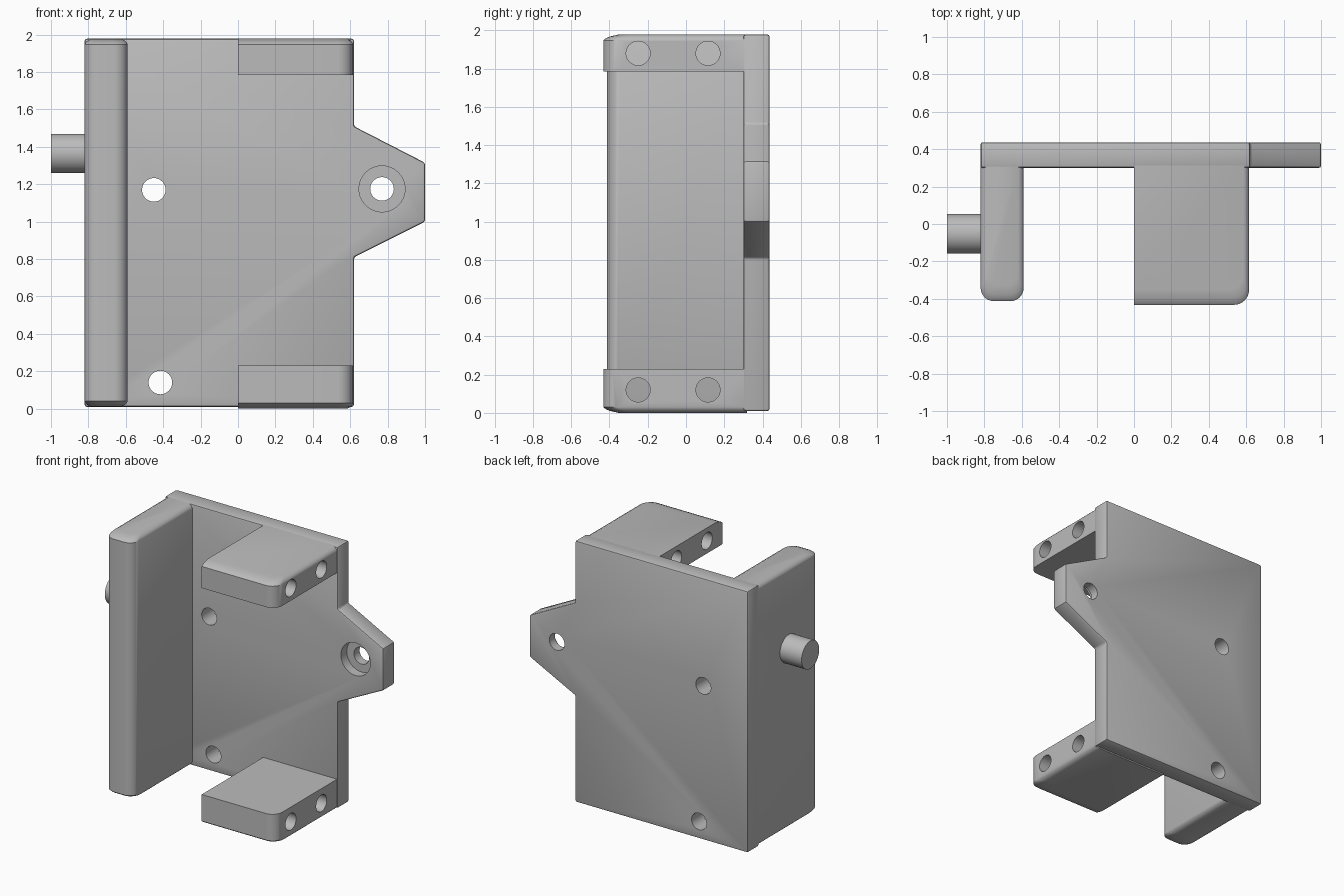
import bpy, bmesh
from math import sin, cos, pi
from mathutils import Matrix

cube = bpy.data.objects.get("Cube")
if cube:
    bpy.data.objects.remove(cube)

grey = bpy.data.materials.new("plain grey")
grey.use_nodes = True
colour = (0.5, 0.5, 0.5, 1)
grey.diffuse_color = colour
grey.node_tree.nodes["Principled BSDF"].inputs["Base Color"].default_value = colour


def add_object(name, bm):
    bmesh.ops.recalc_face_normals(bm, faces=bm.faces)
    mesh = bpy.data.meshes.new(name)
    bm.to_mesh(mesh)
    bm.free()
    mesh.materials.append(grey)
    ob = bpy.data.objects.new(name, mesh)
    bpy.context.collection.objects.link(ob)
    return ob


def loft(name, rings):
    """Skin a stack of matching outlines and cap both ends."""
    bm = bmesh.new()
    loops = [[bm.verts.new(p) for p in ring] for ring in rings]
    for a, b in zip(loops, loops[1:]):
        for i in range(len(a)):
            j = (i + 1) % len(a)
            bm.faces.new((a[i], a[j], b[j], b[i]))
    bm.faces.new(loops[0])
    bm.faces.new(loops[-1])
    return add_object(name, bm)


def cylinder(name, centre, radius, length, axis):
    bm = bmesh.new()
    bmesh.ops.create_cone(bm, cap_ends=True, segments=40, radius1=radius,
                          radius2=radius, depth=length)
    turn = Matrix.Rotation(pi / 2, 4, "Y" if axis == "x" else "X")
    bmesh.ops.transform(bm, verts=bm.verts, matrix=Matrix.Translation(centre) @ turn)
    return add_object(name, bm)


def bake(ob, cutters=()):
    """Apply modifiers and cuts, then drop the cutters."""
    for c in cutters:
        mod = ob.modifiers.new("cut", "BOOLEAN")
        mod.object, mod.operation, mod.solver = c, "DIFFERENCE", "EXACT"
    bpy.context.view_layer.update()
    graph = bpy.context.evaluated_depsgraph_get()
    mesh = bpy.data.meshes.new_from_object(ob.evaluated_get(graph))
    ob.modifiers.clear()
    ob.data = mesh
    for c in cutters:
        bpy.data.objects.remove(c)


def outline(x0, x1, z, left_round, right_round, front, back=0.32, steps=8):
    """Plan outline at height z with rounded front corners."""
    pts = [(x0, back, z)]
    for cx, r, start in ((x0, left_round, pi), (x1, right_round, 1.5 * pi)):
        mid = cx + r if start == pi else cx - r
        for i in range(steps + 1):
            if r == 0 and i:
                break
            a = start + i * pi / 2 / steps
            pts.append((mid + r * cos(a), front + r + r * sin(a), z))
    return pts + [(x1, back, z)]


# Easing of the outer ends: (distance from the end, sideways inset, front inset)
EASE = [(0.03, 0, 0), (0.02, 0.004, 0.012), (0.01, 0.012, 0.035), (0, 0.03, 0.08)]

# Back plate with the tapered side tab
half = [(-0.82, 0.01), (0.62, 0.01), (0.62, 0.81), (1.0, 1.0),
        (1.0, 1.315), (0.62, 1.51), (0.62, 1.978), (-0.82, 1.978)]
plate = loft("back_plate", [[(x, y, z) for x, z in half] for y in (0.3, 0.437)])
bevel = plate.modifiers.new("soft edges", "BEVEL")
bevel.width, bevel.segments, bevel.limit_method = 0.012, 2, "ANGLE"
bake(plate, [cylinder("hole", (x, 0.37, z), 0.063, 0.5, "y")
             for x, z in ((-0.45, 1.17), (-0.415, 0.14), (0.77, 1.175))]
     + [cylinder("counterbore", (0.77, 0.27, 1.175), 0.123, 0.2, "y")])

# Tall side wall, eased at both ends
bottom, top = 0.012, 1.976
wall_rings = [outline(-0.82 + s, -0.59 - s, bottom + d, 0.07, 0.07, -0.412 + f)
              for d, s, f in reversed(EASE)]
wall_rings += [outline(-0.82 + s, -0.59 - s, top - d, 0.07, 0.07, -0.412 + f)
               for d, s, f in EASE]
wall = loft("side_wall", wall_rings)

# Upper and lower clamp blocks, each drilled through twice
blocks = []
for name, inner, outer, hole_z in (("upper_block", 1.785, 1.978, 1.88),
                                   ("lower_block", 0.23, 0.0, 0.12)):
    sign = 1 if outer > inner else -1
    rings = [outline(0, 0.615, inner, 0, 0.08, -0.432)]
    rings += [outline(0, 0.615 - s, outer - sign * d, 0, 0.08, -0.432 + f)
              for d, s, f in EASE]
    block = loft(name, rings)
    bake(block, [cylinder("hole", (0.3, y, hole_z), 0.063, 1.0, "x")
                 for y in (-0.25, 0.115)])
    blocks.append(block)

# Side peg
peg = cylinder("side_peg", (-0.9, -0.052, 1.365), 0.105, 0.2, "x")

# Smooth rounded areas while keeping edges crisp
bpy.ops.object.select_all(action="DESELECT")
for ob in [plate, wall, peg] + blocks:
    ob.select_set(True)
bpy.context.view_layer.objects.active = plate
bpy.ops.object.shade_smooth_by_angle(angle=0.55)
